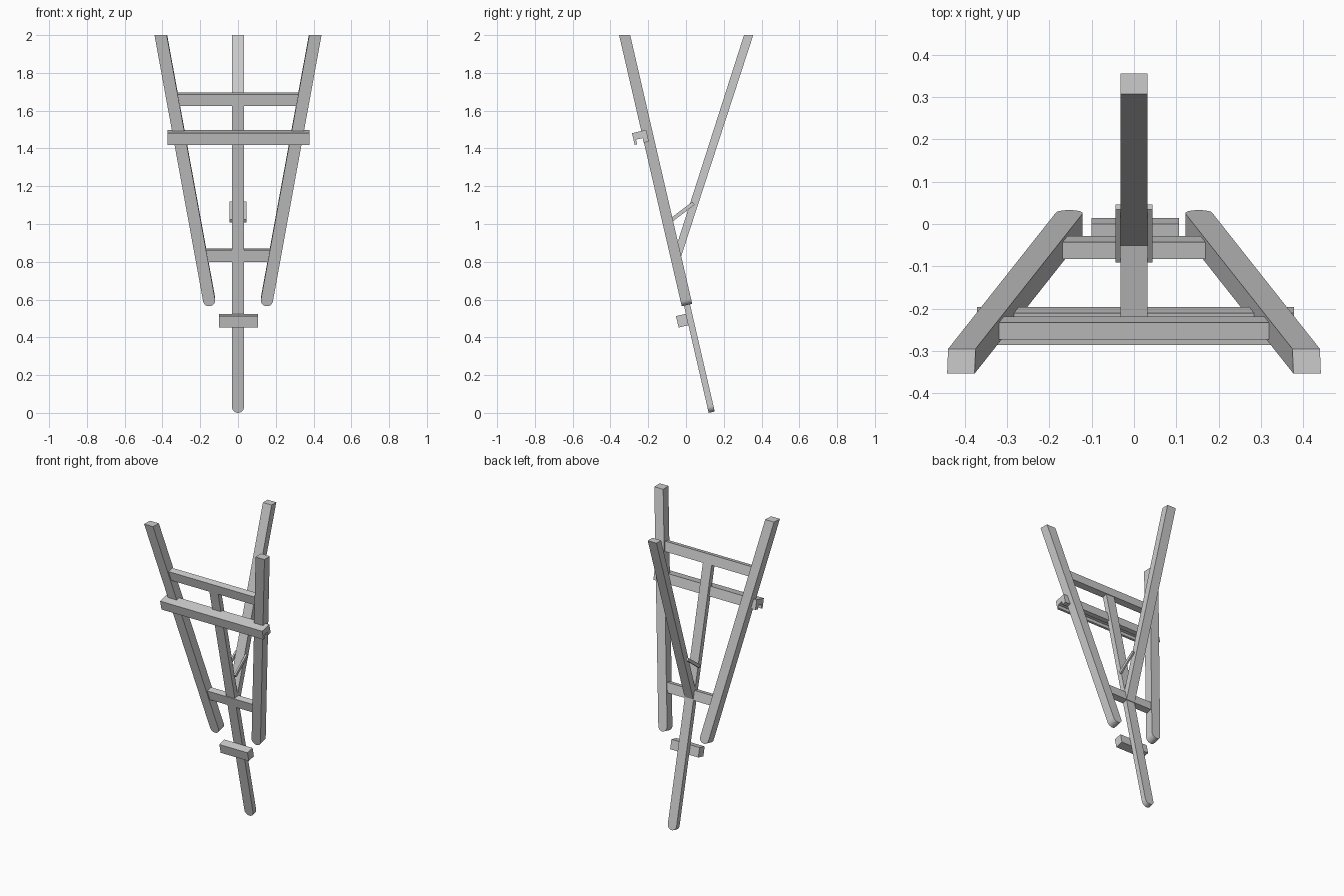
import bpy, bmesh
from math import sin, cos, pi, radians
from mathutils import Vector

if "Cube" in bpy.data.objects:
    bpy.data.objects.remove(bpy.data.objects["Cube"])

# Tilted easel plane: s runs up along it, n points out of its front
TILT = radians(13)
UP = Vector((0, -sin(TILT), cos(TILT)))
OUT = Vector((0, -cos(TILT), -sin(TILT)))
ORIGIN = Vector((0, 0.137, 0))


def tilted(x, s, n):
    return ORIGIN + Vector((x, 0, 0)) + UP * s + OUT * n


def prism(name, start, end, cut_top=False):
    """Solid between two matching outlines, optionally sawn level at z = 2."""
    bm = bmesh.new()
    a = [bm.verts.new(p) for p in start]
    b = [bm.verts.new(p) for p in end]
    bm.faces.new(a)
    bm.faces.new(b[::-1])
    for i in range(len(a)):
        j = (i + 1) % len(a)
        bm.faces.new((a[i], b[i], b[j], a[j]))
    if cut_top:
        bmesh.ops.bisect_plane(bm, geom=bm.verts[:] + bm.edges[:] + bm.faces[:],
                               plane_co=(0, 0, 2), plane_no=(0, 0, 1), clear_outer=True)
        bmesh.ops.holes_fill(bm, edges=[e for e in bm.edges if e.is_boundary])
    bmesh.ops.recalc_face_normals(bm, faces=bm.faces)
    mesh = bpy.data.meshes.new(name)
    bm.to_mesh(mesh)
    bm.free()
    obj = bpy.data.objects.new(name, mesh)
    bpy.context.collection.objects.link(obj)
    return obj


def flat_part(name, outline, thick, cut_top=False):
    """Outline drawn in the easel plane (x, s), given a thickness."""
    return prism(name, [tilted(x, s, thick / 2) for x, s in outline],
                 [tilted(x, s, -thick / 2) for x, s in outline], cut_top)


def ledge(name, profile, x0, x1):
    """Cross-section (n, s) run sideways."""
    return prism(name, [tilted(x0, s, n) for n, s in profile],
                 [tilted(x1, s, n) for n, s in profile])


def side_part(name, profile, x0, x1):
    """Side profile (y, z) run sideways."""
    return prism(name, [(x0, y, z) for y, z in profile], [(x1, y, z) for y, z in profile])


def round_strip(x0, s0, x1, s1, r):
    """Strip outline with a half-round lower end."""
    d = Vector((x1 - x0, s1 - s0)).normalized()
    p = Vector((d.y, -d.x))
    low, top = Vector((x0, s0)), Vector((x1, s1))
    arc = [low + p * r * cos(t) - d * r * sin(t) for t in (pi * i / 12 for i in range(13))]
    return [top + p * r] + arc + [top - p * r]


# Side legs with rounded ends
SLOPE = 0.178


def leg_x(s):
    return 0.4085 - SLOPE * (2.0526 - s)


for side, label in ((-1, "left"), (1, "right")):
    strip = round_strip(leg_x(0.618), 0.618, leg_x(2.1), 2.1, 0.032)
    flat_part("side_leg_" + label, [(side * x, s) for x, s in strip], 0.057, True)

# Centre mast
flat_part("centre_mast", round_strip(0, 0.036, 0, 1.674, 0.032), 0.033)

# Crossbars fitted between the legs
for label, s in (("upper", 1.7036), ("lower", 0.857)):
    lo, hi = s - 0.0315, s + 0.0315
    xl, xh = leg_x(lo) - 0.028, leg_x(hi) - 0.028
    flat_part(label + "_crossbar", [(-xl, lo), (xl, lo), (xh, hi), (-xh, hi)], 0.041)

# Grooved ledge across the legs, small block on the mast
ledge("grooved_ledge", [(0.002, 1.538), (0.079, 1.538), (0.079, 1.475), (0.066, 1.475),
                        (0.066, 1.50), (0.030, 1.50), (0.030, 1.475), (0.002, 1.475)],
      -0.372, 0.378)
ledge("mast_block", [(0.0155, 0.542), (0.07, 0.542), (0.07, 0.48), (0.0155, 0.48)],
      -0.10, 0.107)

# Rear leg, mitred against the mast
side_part("rear_leg", [(0.307, 2), (0.356, 2), (-0.035, 0.80), (-0.055, 0.87)], -0.032, 0.032)

# Thin brace plates either side of mast and rear leg
for side, label in ((-1, "left"), (1, "right")):
    side_part("brace_" + label, [(-0.091, 1.023), (-0.079, 1.007), (0.046, 1.102), (0.034, 1.118)],
              side * 0.0325, side * 0.044)
